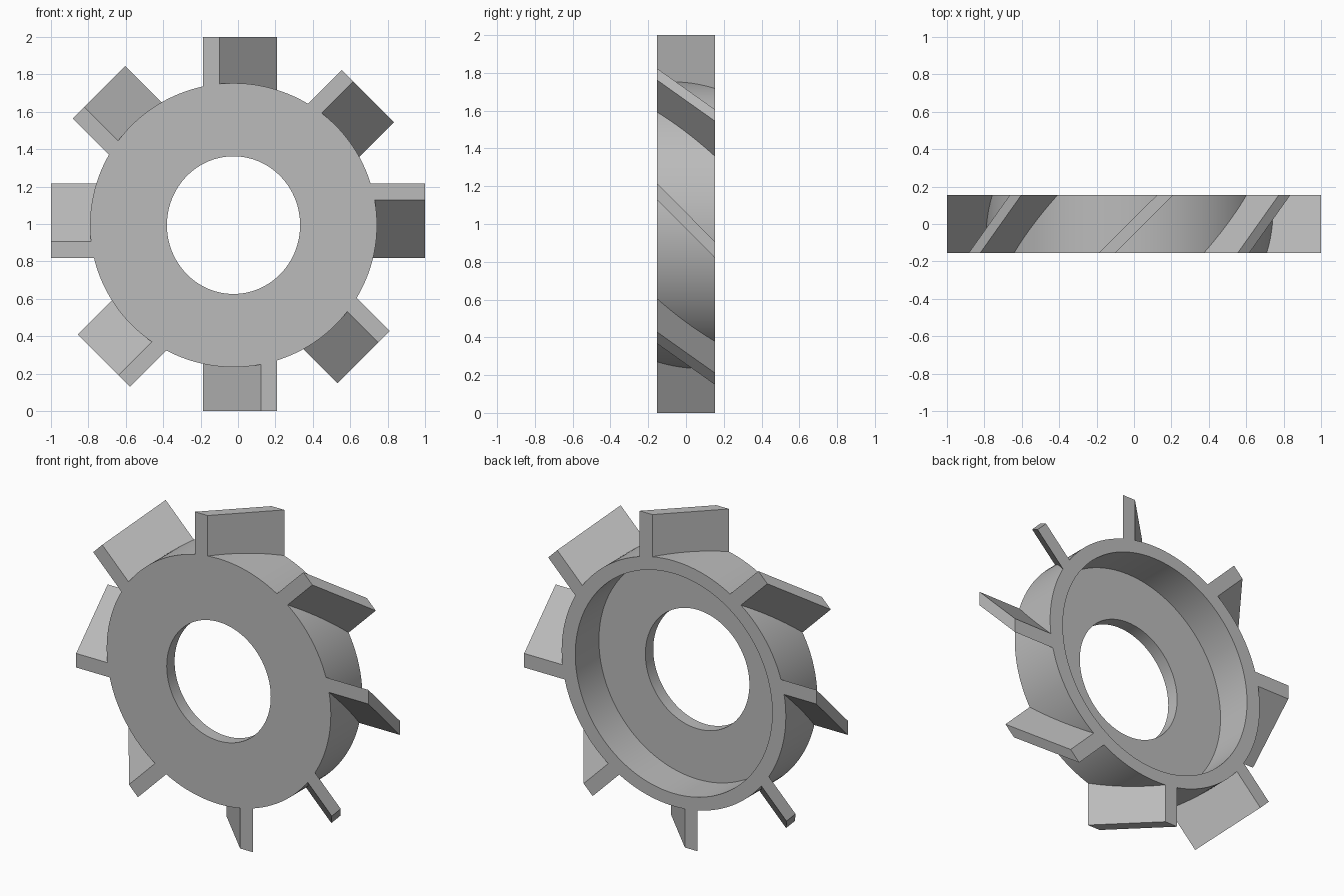
import bpy, bmesh
from math import sin, cos, pi, radians

cube = bpy.data.objects.get("Cube")
if cube:
    bpy.data.objects.remove(cube)

grey = bpy.data.materials.new("plain grey")
grey.use_nodes = True
colour = (0.5, 0.5, 0.5, 1)
grey.diffuse_color = colour
grey.node_tree.nodes["Principled BSDF"].inputs["Base Color"].default_value = colour

HALF = 0.154            # half the wheel depth
CENTRE = (-0.024, 0.994)  # hub centre in x and z


def add_object(name, bm):
    bmesh.ops.recalc_face_normals(bm, faces=bm.faces)
    mesh = bpy.data.meshes.new(name)
    bm.to_mesh(mesh)
    bm.free()
    mesh.materials.append(grey)
    obj = bpy.data.objects.new(name, mesh)
    bpy.context.collection.objects.link(obj)
    return obj


# Cup-shaped hub: closed profile of (x radius, z radius, y) swept round the axis
def make_hub(segments=128):
    floor = -HALF + 0.077
    profile = [(0.356, 0.368, -HALF), (0.767, 0.759, -HALF), (0.767, 0.759, HALF),
               (0.674, 0.68, HALF), (0.674, 0.68, floor), (0.356, 0.368, floor)]
    bm = bmesh.new()
    rings = []
    for rx, rz, y in profile:
        angles = [2 * pi * i / segments for i in range(segments)]
        rings.append([bm.verts.new((CENTRE[0] + rx * cos(a), y, CENTRE[1] + rz * sin(a)))
                      for a in angles])
    for k, ring in enumerate(rings):
        other = rings[(k + 1) % len(rings)]
        for i in range(segments):
            j = (i + 1) % segments
            bm.faces.new((ring[i], ring[j], other[j], other[i]))
    return add_object("hub", bm)


# Slanted blade: a parallelogram section extruded inward from the tip
def make_blade(name, angle, dx, dz, length=0.295, half_width=0.198, edge=0.087):
    section = [(-half_width, -HALF), (edge - half_width, -HALF),
               (half_width, HALF), (half_width - edge, HALF)]
    bm = bmesh.new()
    ends = []
    for r in (1 - length, 1):
        ends.append([bm.verts.new((dx + r * cos(angle) + t * sin(angle), y,
                                   1 + dz + r * sin(angle) - t * cos(angle)))
                     for t, y in section])
    root, tip = ends
    bm.faces.new(root)
    bm.faces.new(tip)
    for i in range(4):
        j = (i + 1) % 4
        bm.faces.new((root[i], root[j], tip[j], tip[i]))
    return add_object(name, bm)


hub = make_hub()
bpy.ops.object.select_all(action='DESELECT')
hub.select_set(True)
bpy.context.view_layer.objects.active = hub
bpy.ops.object.shade_smooth_by_angle(angle=radians(30))

# Eight blades, each with its slight offset from the even layout
blades = {
    "left_blade": (0, 0.0175),
    "upper_left_blade": (-0.012, -0.023),
    "top_blade": (0.011, 0),
    "upper_right_blade": (-0.036, -0.003),
    "right_blade": (0, 0.0175),
    "lower_right_blade": (-0.01, -0.023),
    "bottom_blade": (0.011, 0),
    "lower_left_blade": (-0.036, -0.004),
}
for i, (name, (dx, dz)) in enumerate(blades.items()):
    make_blade(name, i * pi / 4, dx, dz)
